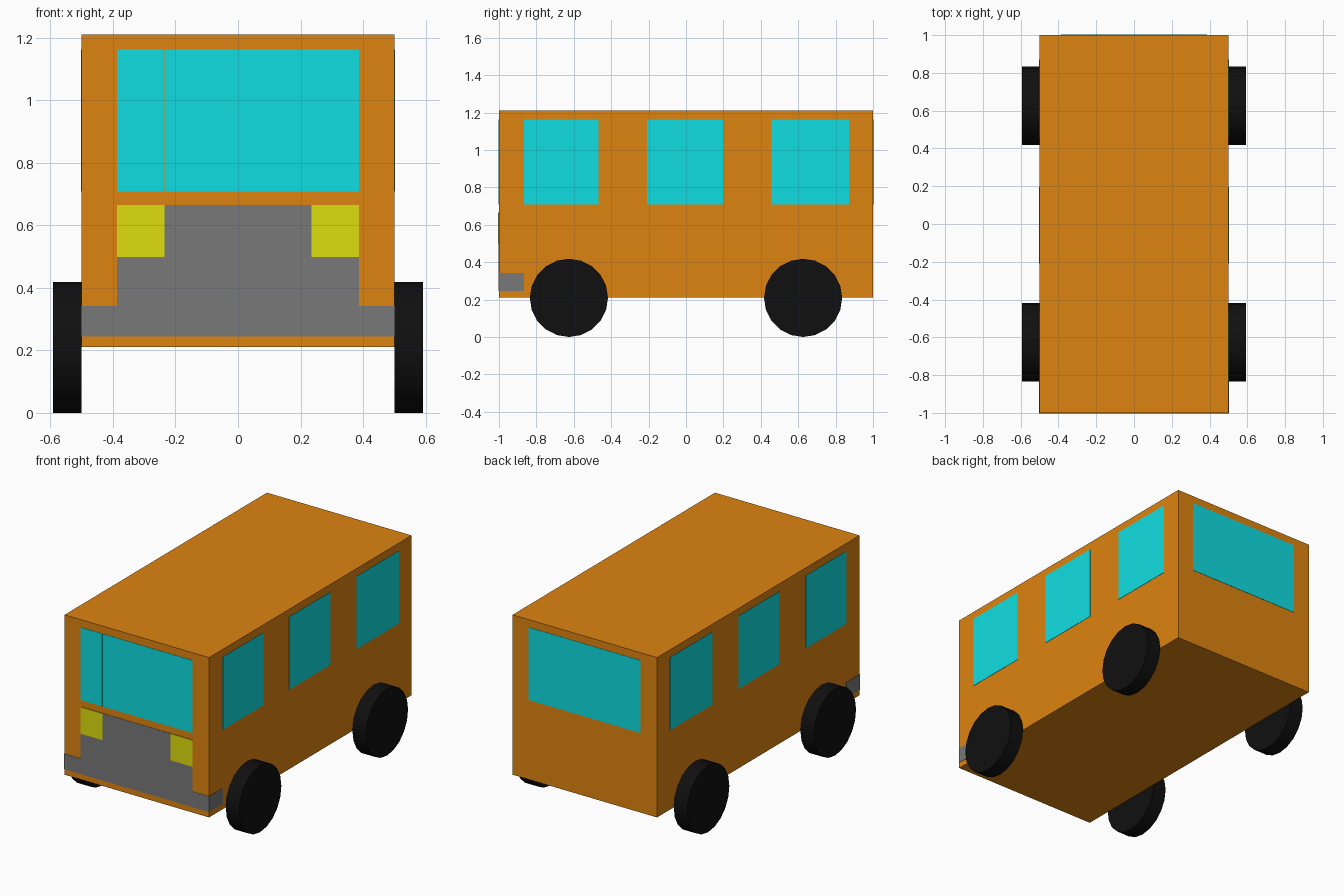
import bpy
import bmesh
import math
from mathutils import Matrix

if "Cube" in bpy.data.objects:
    bpy.data.objects.remove(bpy.data.objects["Cube"])


def material(name, color):
    mat = bpy.data.materials.new(name)
    mat.diffuse_color = (*color, 1)
    mat.use_nodes = True
    mat.node_tree.nodes["Principled BSDF"].inputs["Base Color"].default_value = mat.diffuse_color
    return mat


orange = material("orange_paint", (0.73, 0.23, 0.005))
glass = material("cyan_glass", (0.005, 0.73, 0.75))
yellow = material("yellow_lamp", (0.73, 0.73, 0.005))
black = material("black_rubber", (0.005, 0.005, 0.005))
grey = material("grey_trim", (0.19, 0.19, 0.19))


def finish(bm, name, mat):
    mesh = bpy.data.meshes.new(name)
    bm.to_mesh(mesh)
    bm.free()
    mesh.materials.append(mat)
    obj = bpy.data.objects.new(name, mesh)
    bpy.context.collection.objects.link(obj)
    return obj


def box(name, mat, xs, ys, zs):
    bm = bmesh.new()
    size = [b - a for a, b in (xs, ys, zs)]
    mid = [(a + b) / 2 for a, b in (xs, ys, zs)]
    bmesh.ops.create_cube(bm, size=1, matrix=Matrix.Translation(mid) @ Matrix.Diagonal((*size, 1)))
    return finish(bm, name, mat)


def wheel(name, x, y, radius=0.209, width=0.092, sides=20):
    bm = bmesh.new()
    place = Matrix.Translation((x, y, radius)) @ Matrix.Rotation(math.pi / 2, 4, 'Y')
    bmesh.ops.create_cone(bm, cap_ends=True, segments=sides, radius1=radius,
                          radius2=radius, depth=width, matrix=place)
    obj = finish(bm, name, black)
    bpy.ops.object.select_all(action='DESELECT')
    obj.select_set(True)
    bpy.context.view_layer.objects.active = obj
    bpy.ops.object.shade_smooth_by_angle(angle=math.radians(30))


P = 0.002  # how far inlaid panels stand proud of the body

# Body shell
box("body", orange, (-0.5, 0.5), (-1, 1), (0.21, 1.21))

# Windscreen in two panes, and rear window
front = (-1 - P, -0.99)
box("windscreen_small_pane", glass, (-0.387, -0.238), front, (0.708, 1.162))
box("windscreen_large_pane", glass, (-0.235, 0.387), front, (0.708, 1.162))
box("rear_window", glass, (-0.387, 0.387), (0.99, 1 + P), (0.708, 1.162))

# Grille and wrap-around front bumper
box("grille", grey, (-0.387, 0.387), front, (0.33, 0.665))
box("bumper", grey, (-0.5 - P, 0.5 + P), (-1 - P, -0.867), (0.245, 0.342))

# Mirrored headlights, side windows and wheels
for side, s in (("left", -1), ("right", 1)):
    box(f"headlight_{side}", yellow, sorted((s * 0.235, s * 0.387)),
        (-1 - 2 * P, -0.99), (0.498, 0.665))
    for i, ys in enumerate(((-0.867, -0.467), (-0.208, 0.197), (0.456, 0.872))):
        box(f"side_window_{side}_{i + 1}", glass,
            sorted((s * 0.49, s * (0.5 + P))), ys, (0.708, 1.162))
    for end, y in (("front", -0.626), ("rear", 0.626)):
        wheel(f"{end}_wheel_{side}", s * 0.546, y)
